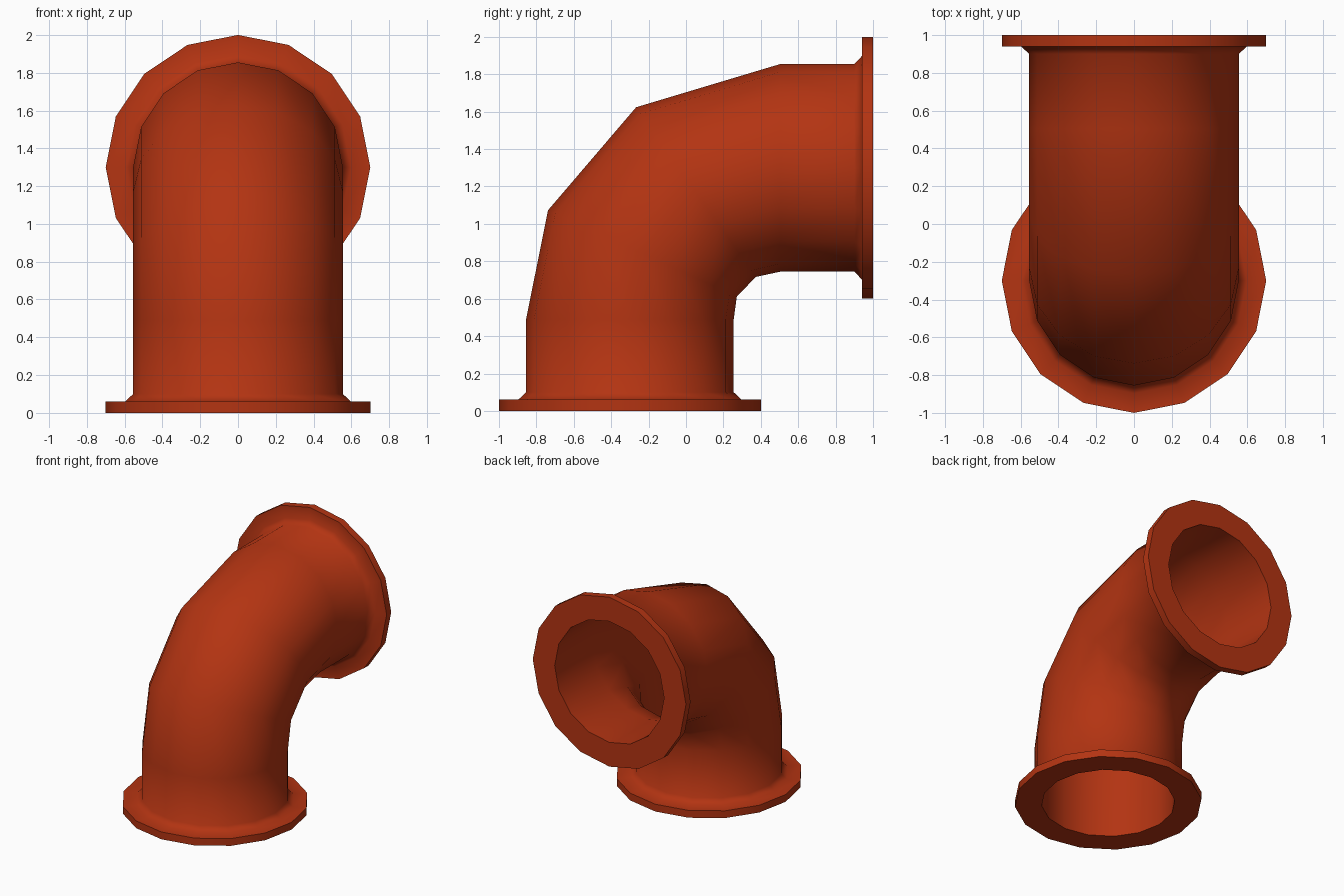
import bpy, bmesh, math
from mathutils import Vector

cube = bpy.data.objects.get("Cube")
if cube:
    bpy.data.objects.remove(cube, do_unlink=True)

SIDES = 16
PIPE, BORE, NECK, FLANGE = 0.555, 0.5, 0.597, 0.7

# Paint
paint = bpy.data.materials.new("rust_red_paint")
paint.use_nodes = True
colour = (0.45, 0.034, 0.006, 1)
paint.diffuse_color = colour
paint.node_tree.nodes["Principled BSDF"].inputs["Base Color"].default_value = colour

# Centre line of the pipe: y, z, tilt from upright
foot = lambda z: (-0.3, z, 0)
mouth = lambda y: (y, 1.3, 90)
bend = [foot(0.49), (-0.233, 0.842, 24.6), (0.053, 1.17, 54.8), mouth(0.505)]

# Lip, flange rim and flared neck: distance from the open end, radius
flange = [(0, FLANGE), (0.06, FLANGE), (0.06, NECK), (0.1, PIPE)]

# Outer skin from foot to mouth, then the bore back again
sections = [(foot(d), r) for d, r in flange]
sections += [(c, PIPE) for c in bend]
sections += [(mouth(1 - d), r) for d, r in reversed(flange)]
sections += [(c, BORE) for c in [mouth(1)] + bend[::-1] + [foot(0)]]


def add_ring(bm, centre, radius):
    y, z, tilt = centre
    a = math.radians(tilt)
    side = Vector((1, 0, 0))
    outward = Vector((0, -math.cos(a), math.sin(a)))
    verts = []
    for i in range(SIDES):
        t = math.tau * i / SIDES
        offset = side * math.cos(t) + outward * math.sin(t)
        verts.append(bm.verts.new(Vector((0, y, z)) + offset * radius))
    return verts


# Loft the closed wall
bm = bmesh.new()
rings = [add_ring(bm, c, r) for c, r in sections]
for k, ring in enumerate(rings):
    after = rings[(k + 1) % len(rings)]
    for i in range(SIDES):
        j = (i + 1) % SIDES
        bm.faces.new((ring[i], ring[j], after[j], after[i]))
bmesh.ops.recalc_face_normals(bm, faces=bm.faces)
mesh = bpy.data.meshes.new("flanged_pipe_elbow")
bm.to_mesh(mesh)
bm.free()
mesh.materials.append(paint)

elbow = bpy.data.objects.new("flanged_pipe_elbow", mesh)
bpy.context.collection.objects.link(elbow)
bpy.ops.object.select_all(action="DESELECT")
elbow.select_set(True)
bpy.context.view_layer.objects.active = elbow
bpy.ops.object.shade_smooth_by_angle(angle=math.radians(50))
